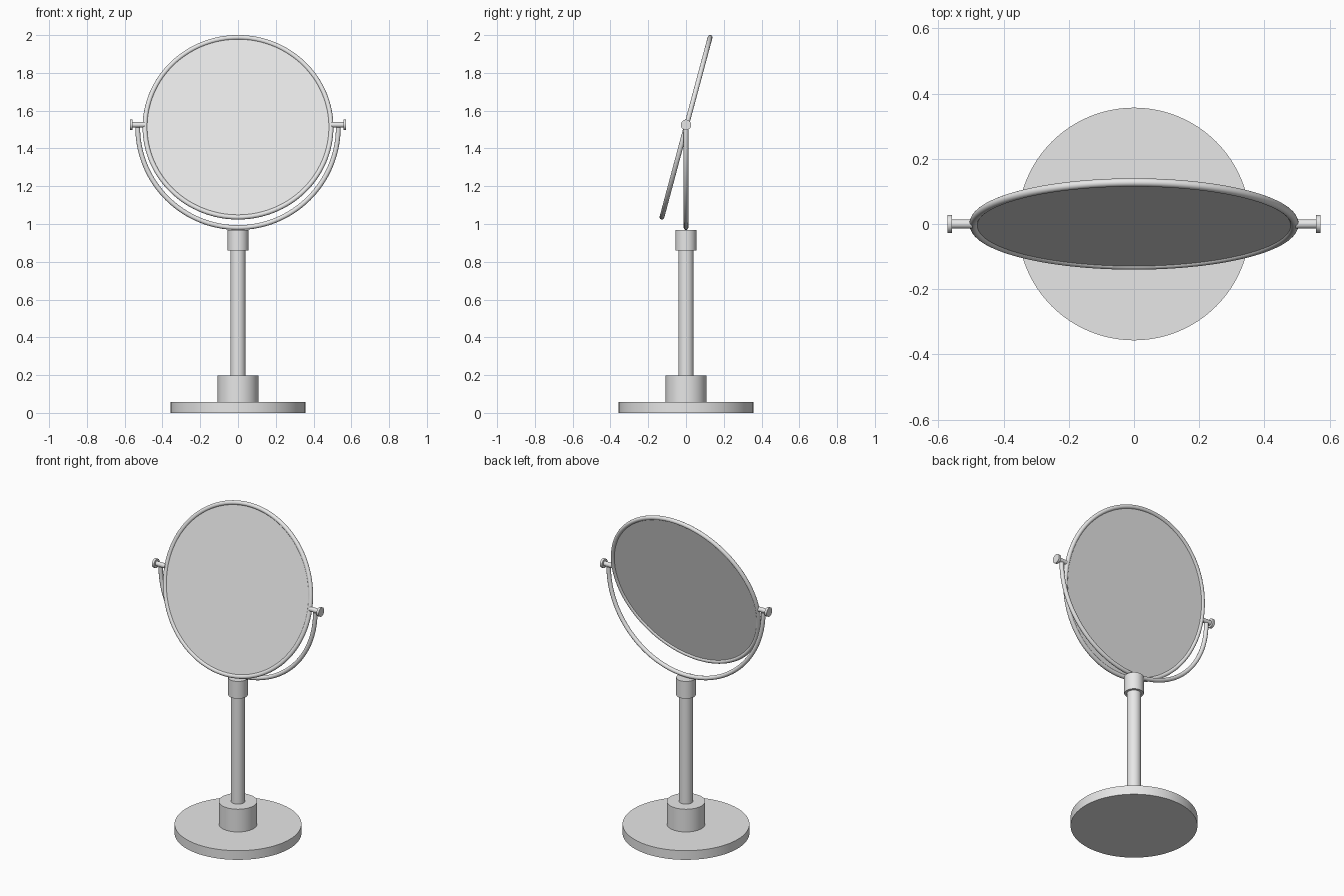
import bpy
import math

cube = bpy.data.objects.get("Cube")
if cube:
    bpy.data.objects.remove(cube, do_unlink=True)

metal = bpy.data.materials.new("light grey")
metal.use_nodes = True
metal.diffuse_color = (0.8, 0.8, 0.8, 1)
metal.node_tree.nodes["Principled BSDF"].inputs["Base Color"].default_value = (0.8, 0.8, 0.8, 1)

MIRROR_Z = 1.512
PIN_Z = 1.525
TILT = math.radians(-15)


def finish(name):
    obj = bpy.context.object
    obj.name = name
    obj.data.materials.append(metal)
    bpy.ops.object.shade_smooth_by_angle(angle=math.radians(35))
    return obj


def upright(name, radius, bottom, top):
    bpy.ops.mesh.primitive_cylinder_add(
        vertices=96, radius=radius, depth=top - bottom, location=(0, 0, (bottom + top) / 2))
    return finish(name)


def sideways(name, radius, x1, x2):
    bpy.ops.mesh.primitive_cylinder_add(
        vertices=32, radius=radius, depth=abs(x2 - x1),
        location=((x1 + x2) / 2, 0, PIN_Z), rotation=(0, math.pi / 2, 0))
    return finish(name)


# Stand
upright("base", 0.357, 0, 0.057)
upright("hub", 0.108, 0.057, 0.198)
upright("column", 0.04, 0.198, 0.86)
upright("collar", 0.055, 0.86, 0.967)

# Tilted mirror: round rim and thin glass
face_turn = (math.pi / 2 + TILT, 0, 0)
bpy.ops.mesh.primitive_torus_add(
    major_segments=128, minor_segments=20, major_radius=0.4925, minor_radius=0.0127,
    location=(0, 0, MIRROR_Z), rotation=face_turn)
finish("mirror_rim")
bpy.ops.mesh.primitive_cylinder_add(
    vertices=128, radius=0.49, depth=0.01, location=(0, 0, MIRROR_Z), rotation=face_turn)
finish("mirror_glass")

# Half-circle yoke swept along an arc
curve = bpy.data.curves.new("yoke", "CURVE")
curve.dimensions = "3D"
curve.bevel_depth = 0.0127
curve.bevel_resolution = 4
curve.use_fill_caps = True
arc = curve.splines.new("POLY")
STEPS = 64
arc.points.add(STEPS)
for i, point in enumerate(arc.points):
    a = math.pi * (1 + i / STEPS)
    point.co = (0.531 * math.cos(a), 0, MIRROR_Z + 0.531 * math.sin(a), 1)
yoke = bpy.data.objects.new("yoke", curve)
bpy.context.collection.objects.link(yoke)
bpy.ops.object.select_all(action="DESELECT")
yoke.select_set(True)
bpy.context.view_layer.objects.active = yoke
bpy.ops.object.convert(target="MESH")
finish("yoke")

# Pivot pins and knobs on both sides
for side, sign in (("left", 1), ("right", -1)):
    sideways(side + "_pivot_pin", 0.014, sign * 0.495, sign * 0.56)
    sideways(side + "_knob", 0.0275, sign * 0.558, sign * 0.573)

# The rim leans back at the top
for name in ("mirror_rim", "mirror_glass"):
    bpy.data.objects[name].rotation_euler = (math.pi / 2 + TILT, 0, 0)
